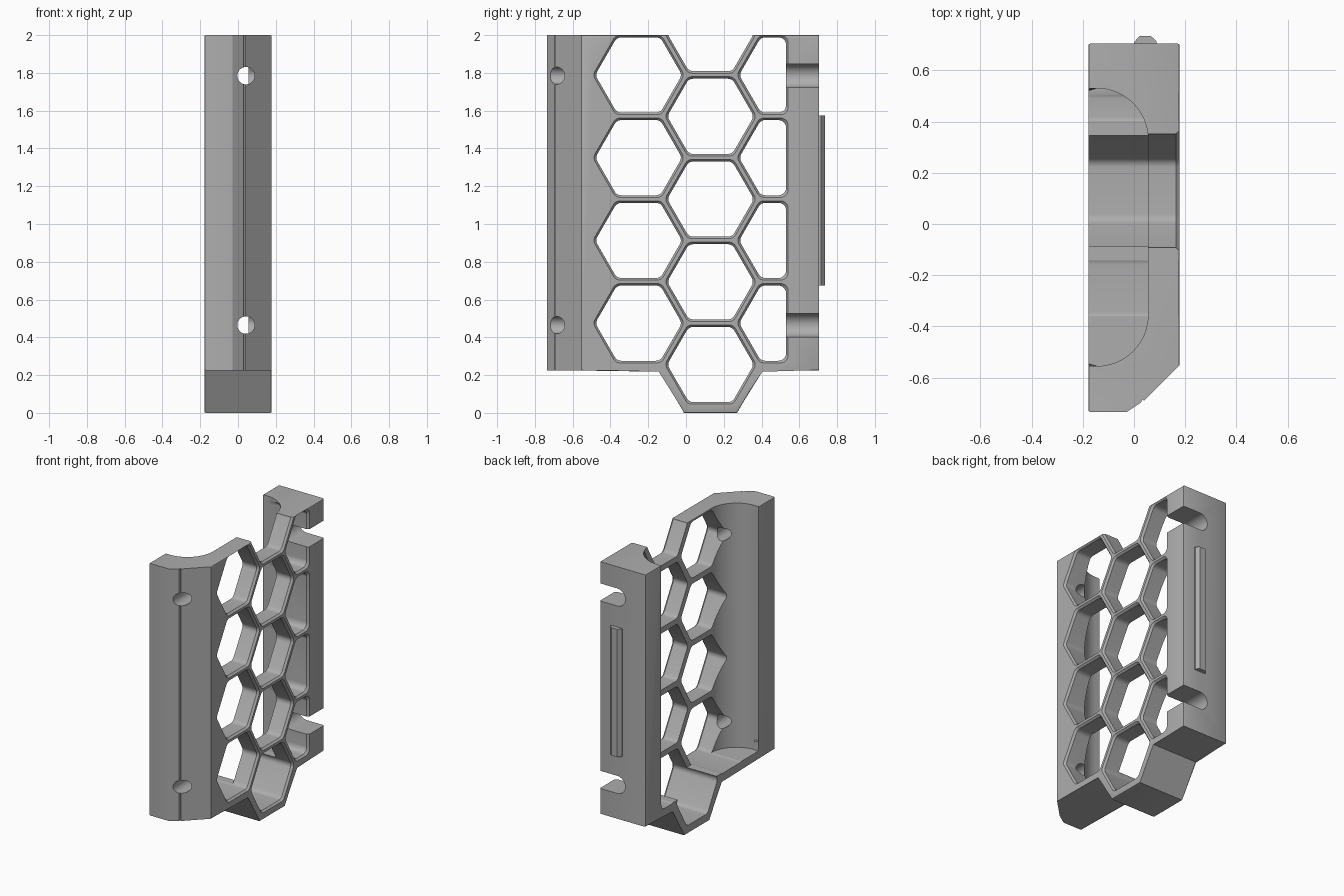
import bpy, bmesh, math
from mathutils import Vector

if "Cube" in bpy.data.objects:
    bpy.data.objects.remove(bpy.data.objects["Cube"], do_unlink=True)

grey = bpy.data.materials.new("plain grey")
grey.use_nodes = True
grey.diffuse_color = (0.42, 0.42, 0.42, 1)
grey.node_tree.nodes["Principled BSDF"].inputs["Base Color"].default_value = (0.42, 0.42, 0.42, 1)


def rounded(points, radius, steps=5):
    """Round every corner of a 2D polygon."""
    result, count = [], len(points)
    for i in range(count):
        p = Vector(points[i])
        a = (Vector(points[i - 1]) - p).normalized()
        b = (Vector(points[(i + 1) % count]) - p).normalized()
        half = a.angle(b) / 2
        reach = radius / math.tan(half)
        centre = p + (a + b).normalized() * radius / math.sin(half)
        start, end = p + a * reach - centre, p + b * reach - centre
        for k in range(steps + 1):
            d = start.lerp(end, k / steps).normalized()
            result.append(centre + d * radius)
    return result


def loft(bm, rings):
    """Skin a solid between rings of equal length."""
    loops = [[bm.verts.new(p) for p in ring] for ring in rings]
    n = len(loops[0])
    for low, high in zip(loops, loops[1:]):
        for i in range(n):
            j = (i + 1) % n
            bm.faces.new((low[i], low[j], high[j], high[i]))
    bm.faces.new(loops[0])
    bm.faces.new(loops[-1])
    return loops


def finish(bm, name):
    bmesh.ops.recalc_face_normals(bm, faces=bm.faces)
    mesh = bpy.data.meshes.new(name)
    bm.to_mesh(mesh)
    bm.free()
    obj = bpy.data.objects.new(name, mesh)
    bpy.context.collection.objects.link(obj)
    mesh.materials.append(grey)
    return obj


def prism(name, outline, axis, low, high):
    """Extrude a 2D outline along x, y or z."""
    place = {"x": lambda p, t: (t, p[0], p[1]),
             "y": lambda p, t: (p[0], t, p[1]),
             "z": lambda p, t: (p[0], p[1], t)}[axis]
    bm = bmesh.new()
    loft(bm, [[place(p, t) for p in outline] for t in (low, high)])
    return finish(bm, name)


def arc(cx, cy, r, start, end, steps=16):
    angles = [math.radians(start + (end - start) * k / steps) for k in range(steps + 1)]
    return [(cx + r * math.cos(a), cy + r * math.sin(a)) for a in angles]


def activate(obj):
    bpy.ops.object.select_all(action="DESELECT")
    obj.select_set(True)
    bpy.context.view_layer.objects.active = obj


def cut(obj, cutter):
    mod = obj.modifiers.new("cut", "BOOLEAN")
    mod.operation, mod.solver, mod.object = "DIFFERENCE", "EXACT", cutter
    activate(obj)
    bpy.ops.object.modifier_apply(modifier=mod.name)
    bpy.data.objects.remove(cutter, do_unlink=True)


# Body slab with a half hexagon hanging below
WIDE = 0.178
side = [(-0.735, 0.225), (-0.14, 0.225), (-0.01, 0), (0.27, 0),
        (0.40, 0.225), (0.705, 0.225), (0.705, 2), (-0.735, 2)]
bm = bmesh.new()
loft(bm, [[(x, y, z) for y, z in side] for x in (-WIDE, WIDE)])
rims = [e for e in bm.edges if abs(e.verts[0].co.x - e.verts[1].co.x) < 0.001]
bmesh.ops.bevel(bm, geom=rims, offset=0.007, segments=2, profile=0.5, affect="EDGES")
body = finish(bm, "honeycomb_body")

# Sloped front corner with a fine step
cut(body, prism("corner_cutter", [(-0.03, -0.7355), (0.028, -0.697), (0.032, -0.685),
                                  (0.04, -0.69), (0.19, -0.54), (0.4, -0.54),
                                  (0.4, -0.9), (-0.03, -0.9)], "z", -0.5, 2.5))

# Hollow with round inner corners, open at the top and on one side
R, CX = 0.2, -0.145
hollow = [(-0.4, -0.555)] + arc(CX, -0.355, R, -90, 0) + arc(CX, 0.33, R, 0, 90) + [(-0.4, 0.53)]
bm = bmesh.new()
loops = loft(bm, [[(x, y, z) for x, y in hollow] for z in (0.28, 2.5)])
floor = [e for e in bm.edges if all(v.co.z < 0.3 for v in e.verts)
         and not all(v.co.x < -0.3 for v in e.verts)]
bmesh.ops.bevel(bm, geom=floor, offset=0.07, segments=6, profile=0.5, affect="EDGES")
cut(body, finish(bm, "hollow_cutter"))

# Hexagonal windows in three staggered columns, flared at the outer rim
PITCH, APOTHEM = 0.438, 0.199
bm = bmesh.new()


def window(cy, cz):
    rings = []
    for x, grow in ((-0.3, 0), (WIDE - 0.014, 0), (WIDE, 0.011), (0.2, 0.011)):
        r = (APOTHEM + grow) / math.cos(math.pi / 6)
        pts = [(cy + r * math.cos(k * math.pi / 3), cz + r * math.sin(k * math.pi / 3))
               for k in range(6)]
        limit = 0.53 + grow
        if cy > 0.4:
            h = APOTHEM + grow
            pts = [(limit, cz + h), pts[2], pts[3], pts[4], (limit, cz - h)]
        rings.append([(x, p[0], p[1]) for p in rounded(pts, 0.04)])
    loft(bm, rings)


for row in range(5):
    window(0.13, 0.256 + row * PITCH)
    if row < 4:
        for offset in (-0.381, 0.381):
            window(0.13 + offset, 0.475 + row * PITCH)
cut(body, finish(bm, "window_cutter"))

# Screw holes in the front post and matching open slots in the back post
for z in (0.465, 1.785):
    cut(body, prism("hole_cutter", arc(0.042, z, 0.046, 0, 348.75, 31), "y", -0.9, -0.33))
    slot = [(0.3, z + 0.062)] + arc(0.042, z, 0.062, 90, 270) + [(0.3, z - 0.062)]
    cut(body, prism("slot_cutter", slot, "y", 0.5, 0.9))

# Locating rail on the back
rail = prism("back_rail", [(0, 0.70), (0.0, 0.71), (0.022, 0.735), (0.065, 0.735),
                           (0.088, 0.715), (0.088, 0.70)], "z", 0.675, 1.575)

activate(body)
bpy.ops.object.shade_smooth_by_angle(angle=math.radians(28))
